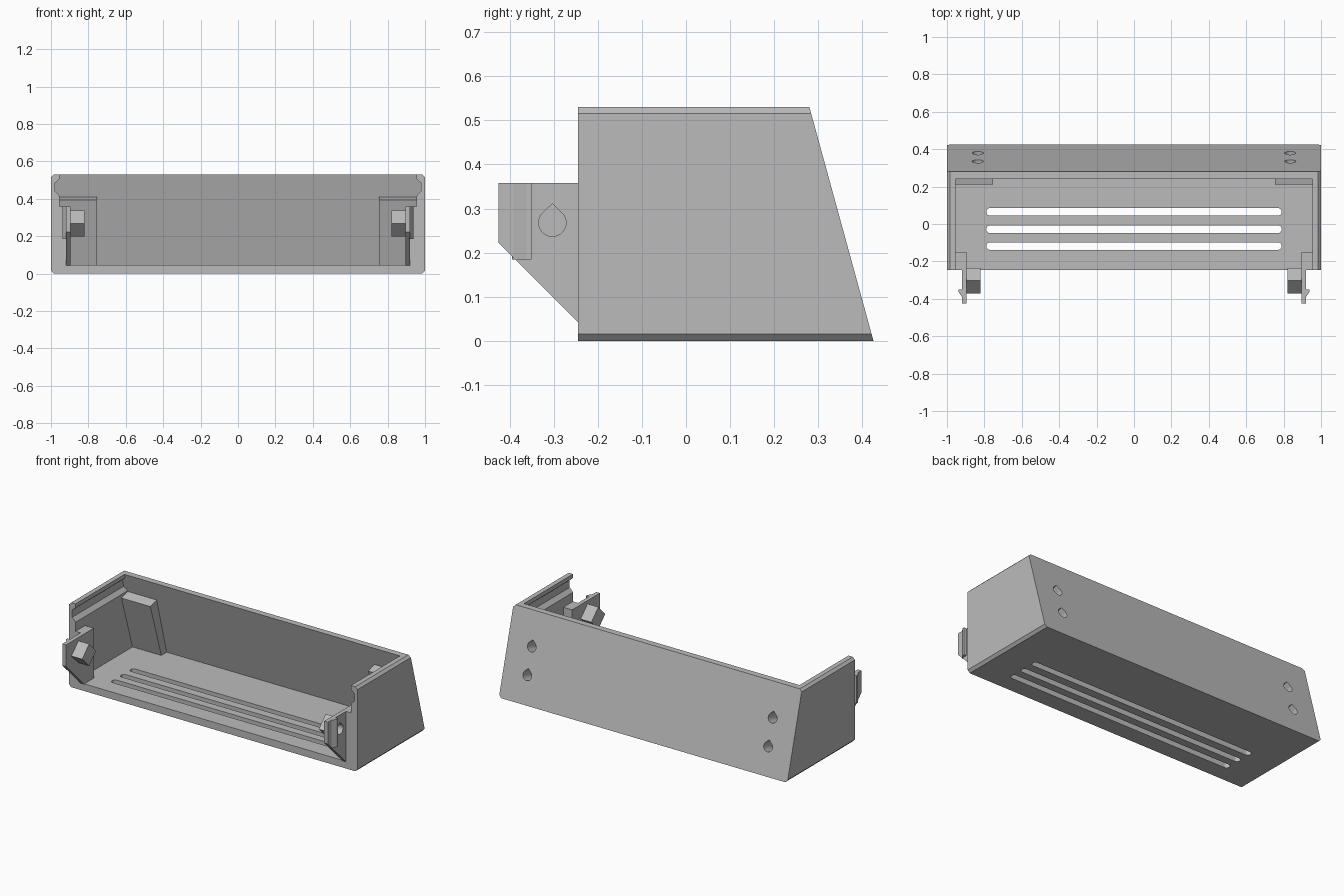
import bpy
import bmesh
from math import cos, sin, radians, pi
from mathutils import Vector

cube = bpy.data.objects.get("Cube")
if cube:
    bpy.data.objects.remove(cube, do_unlink=True)

grey = bpy.data.materials.new("plain_grey")
grey.use_nodes = True
COLOUR = (0.5, 0.5, 0.5, 1)
grey.diffuse_color = COLOUR
grey.node_tree.nodes["Principled BSDF"].inputs["Base Color"].default_value = COLOUR

FRONT = -0.245
LEAN = 0.274           # how far the back slopes forward per unit of height
FLOOR = 0.045
INNER = 0.955          # inside of the end walls


def solid(name, ring_a, ring_b):
    """Closed prism between two matching rings of points."""
    bm = bmesh.new()
    a = [bm.verts.new(p) for p in ring_a]
    b = [bm.verts.new(p) for p in ring_b]
    bm.faces.new(a)
    bm.faces.new(b[::-1])
    for i in range(len(a)):
        j = (i + 1) % len(a)
        bm.faces.new((a[j], a[i], b[i], b[j]))
    bmesh.ops.recalc_face_normals(bm, faces=bm.faces)
    mesh = bpy.data.meshes.new(name)
    bm.to_mesh(mesh)
    bm.free()
    mesh.materials.append(grey)
    obj = bpy.data.objects.new(name, mesh)
    bpy.context.collection.objects.link(obj)
    return obj


def along_x(name, profile, x0, x1):
    return solid(name, [(x0, y, z) for y, z in profile], [(x1, y, z) for y, z in profile])


def along_z(name, profile, z0, z1):
    return solid(name, [(x, y, z0) for x, y in profile], [(x, y, z1) for x, y in profile])


def leaning(name, profile, y_front, y_back):
    """Prism along y whose rear end follows the sloped back."""
    return solid(name, [(x, y_front, z) for x, z in profile],
                 [(x, y_back - LEAN * z, z) for x, z in profile])


def mirrored(half):
    return half + [(-x, z) for x, z in reversed(half)]


def cut(target, *cutters):
    for c in cutters:
        c.hide_render = True
        mod = target.modifiers.new("cut", 'BOOLEAN')
        mod.operation = 'DIFFERENCE'
        mod.solver = 'EXACT'
        mod.object = c
        with bpy.context.temp_override(object=target, active_object=target):
            bpy.ops.object.modifier_apply(modifier=mod.name)


def teardrop(r):
    """Round hole with a pointed top."""
    arc = [radians(135 + 270 * i / 24) for i in range(25)]
    return [(r * cos(t), r * sin(t)) for t in arc] + [(0, r * 1.38)]


# Tray shell with chamfered long edges, hollowed with a lid groove in each end
shell = leaning("tray_shell", mirrored([(0.985, 0), (1, 0.016), (1, 0.515), (0.985, 0.53)]),
                FRONT, 0.425)
cavity = leaning("cavity_cutter", mirrored([
    (INNER, FLOOR), (INNER, 0.415), (0.978, 0.44), (0.978, 0.485),
    (INNER, 0.505), (INNER, 0.6)]), -0.4, 0.385)
cut(shell, cavity)
cutters = [cavity]

# Ventilation slots in the floor
for yc in (0.065, -0.028, -0.118):
    r = 0.02
    ends = [(s * (0.77 + r * sin(t)), yc + s * r * cos(t))
            for s in (1, -1) for t in [pi * i / 10 for i in range(11)]]
    slot = along_z("slot_cutter", ends, -0.1, 0.1)
    cut(shell, slot)
    cutters.append(slot)

normal = Vector((0, 1, LEAN)).normalized()
up = Vector((0, -LEAN, 1)).normalized()

for side, s in (("left", 1), ("right", -1)):
    # Screw boss leaning against the back wall
    boss = along_x(side + "_screw_boss", [
        (0.322, FLOOR - 0.01), (0.21, 0.393), (0.285, 0.4135),
        (0.395, FLOOR - 0.01)], s * 0.755, s * (INNER + 0.01))

    # Blind screw holes drilled square to the back
    for z in (0.165, 0.328):
        c = Vector((s * 0.835, 0.425 - LEAN * z, z))
        ring = [c + Vector((x, 0, 0)) + up * v for x, v in teardrop(0.03)]
        hole = solid("screw_hole_cutter", [p + normal * 0.05 for p in ring],
                     [p - normal * 0.085 for p in ring])
        cut(shell, hole)
        cut(boss, hole)
        cutters.append(hole)

    # Thick pad that carries the front tab
    along_x(side + "_tab_pad", [(FRONT, FLOOR - 0.005), (FRONT, 0.358), (-0.15, 0.358),
                                (-0.15, FLOOR - 0.005)], s * 0.895, s * (INNER + 0.01))

    # Front tab with a slanted lower edge
    tab = along_x(side + "_tab", [(-0.425, 0.358), (-0.425, 0.222), (FRONT, 0.042),
                                  (-0.2, 0.042), (-0.2, 0.358)], s * 0.8945, s * 0.92)

    # Snap hook on the outside of the tab
    along_z(side + "_snap_hook", [(s * 0.915, -0.395), (s * 0.92, -0.39),
                                  (s * 0.938, -0.362), (s * 0.938, -0.35),
                                  (s * 0.915, -0.35)], 0.184, 0.358)

    # Diamond shaped block on the inside of the tab
    d = 0.069
    yc, zc = -0.303, 0.268
    block = along_x(side + "_tab_block", [(yc - d, zc), (yc, zc + d), (yc + d, zc), (yc, zc - d)],
                    s * 0.82, s * 0.9)

    # Blind pin hole through the tab into the block
    ring = [(yc + y, zc + z) for y, z in teardrop(0.031)]
    pin = along_x("pin_hole_cutter", ring, s * 0.84, s * 1.0)
    cut(tab, pin)
    cut(block, pin)
    cutters.append(pin)

for c in cutters:
    bpy.data.objects.remove(c, do_unlink=True)
